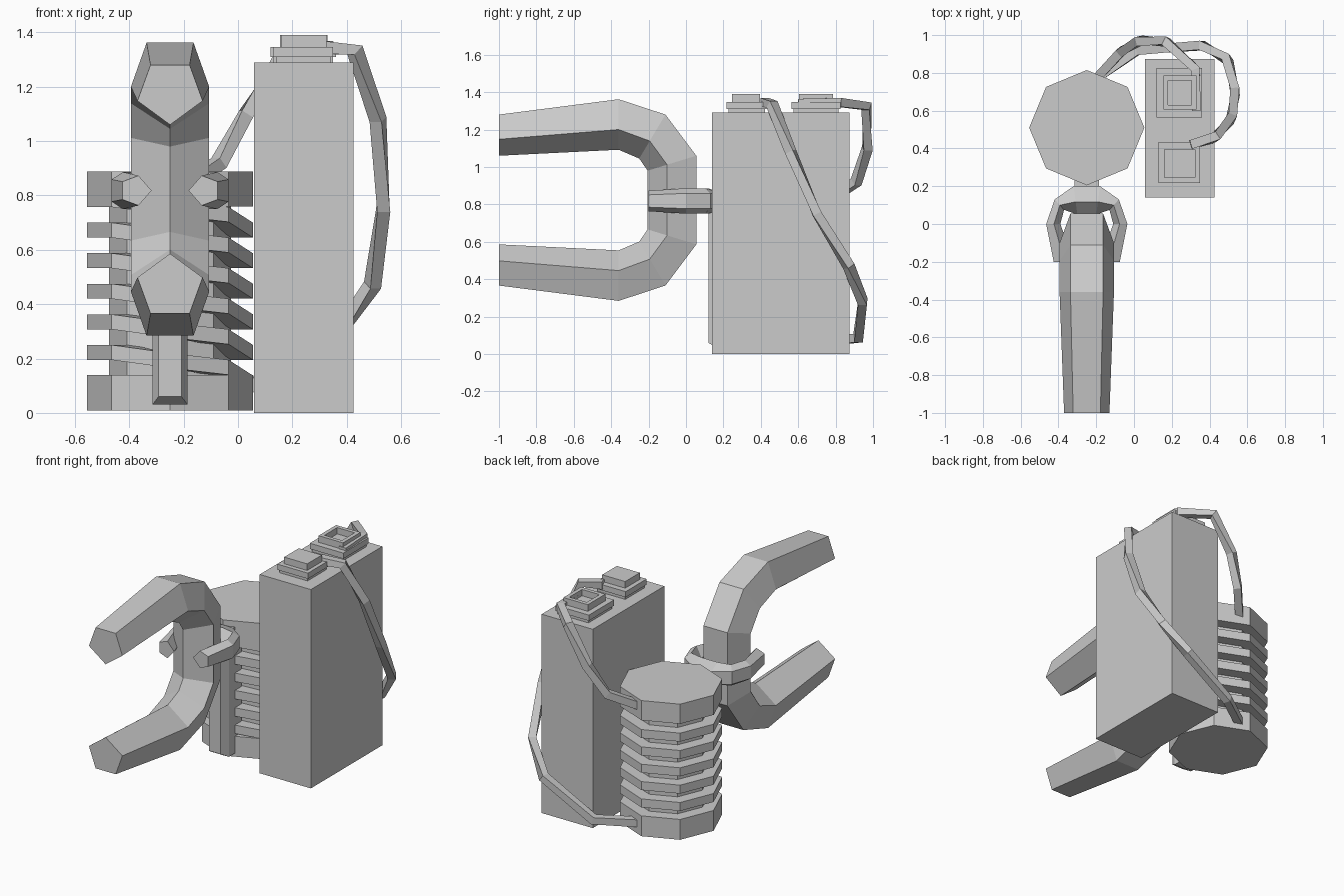
import bpy, bmesh
from math import cos, sin, pi, radians
from mathutils import Vector as V

if "Cube" in bpy.data.objects:
    bpy.data.objects.remove(bpy.data.objects["Cube"])

CX, CY = -0.25, 0.51          # coil axis
MID = 0.823                   # mirror height of the horseshoe bar


def loft(name, sections):
    """Skin a list of equal-length point rings and cap both ends."""
    bm = bmesh.new()
    rings = [[bm.verts.new(p) for p in s] for s in sections]
    n = len(rings[0])
    for a, b in zip(rings, rings[1:]):
        for i in range(n):
            j = (i + 1) % n
            bm.faces.new((a[i], a[j], b[j], b[i]))
    bm.faces.new(rings[0][::-1])
    bm.faces.new(rings[-1])
    bmesh.ops.recalc_face_normals(bm, faces=bm.faces)
    me = bpy.data.meshes.new(name)
    bm.to_mesh(me)
    bm.free()
    ob = bpy.data.objects.new(name, me)
    bpy.context.collection.objects.link(ob)
    return ob


def rect(x0, x1, y0, y1, z):
    return [(x0, y0, z), (x1, y0, z), (x1, y1, z), (x0, y1, z)]


def box(name, x0, x1, y0, y1, z0, z1):
    return loft(name, [rect(x0, x1, y0, y1, z0), rect(x0, x1, y0, y1, z1)])


def octagon(name, r, z0, z1):
    return loft(name, [[(CX + r * cos(i * pi / 4), CY + r * sin(i * pi / 4), z)
                        for i in range(8)] for z in (z0, z1)])


def wire(name, pts, r=0.024):
    pts = [V(p) for p in pts]
    secs = []
    for i, p in enumerate(pts):
        t = (pts[min(i + 1, len(pts) - 1)] - pts[max(i - 1, 0)]).normalized()
        s = t.cross(V((0, 0, 1))).normalized()
        u = s.cross(t)
        secs.append([p + s * a * r + u * b * r
                     for a, b in ((1, 1), (-1, 1), (-1, -1), (1, -1))])
    return loft(name, secs)


# battery block
box("battery", 0.058, 0.425, 0.14, 0.873, 0.0, 1.29)

# terminals: foot, wire collar, then a solid stud (front) or open cup (rear)
for name, cy, hx, hy in (("front", 0.325, 0.11, 0.108), ("rear", 0.695, 0.12, 0.13)):
    cx = 0.24
    box(name + "_terminal_foot", cx - hx + .01, cx + hx - .01, cy - hy + .01, cy + hy - .01, 1.28, 1.315)
    box(name + "_terminal_collar", cx - hx, cx + hx, cy - hy, cy + hy, 1.31, 1.347)

box("front_stud", 0.16, 0.325, 0.245, 0.395, 1.33, 1.39)
o, w = (0.155, 0.33, 0.605, 0.785), 0.025
i = (o[0] + w, o[1] - w, o[2] + w, o[3] - w)
loft("rear_cup", [rect(*o, 1.33), rect(*o, 1.39), rect(*i, 1.39), rect(*i, 1.349)])

# coil body with end caps
octagon("coil_core", 0.225, 0.10, 0.80)
octagon("coil_top_cap", 0.305, 0.76, 0.888)
octagon("coil_bottom_cap", 0.305, 0.008, 0.14)

# spiral winding: level round the back, stepping down across the front
drop = [0, 0, 0, 0, 0, 0, 0.03, 0.055]
secs = []
for k in range(-4, 45):
    turn, step = divmod(k, 8)
    top = 0.70 - 0.1125 * turn - drop[step]
    if top < 0.13:
        break
    a = k * pi / 4
    secs.append([(CX + r * cos(a), CY + r * sin(a), z)
                 for r, z in ((0.2, top), (0.305, top), (0.305, top - .055), (0.2, top - .055))])
loft("coil_winding", secs)

# upright post in front of the coil, with a chamfered face
loft("post", [[(CX - h, y, z0), (CX + h, y, z0), (CX + h, y, z1), (CX - h, y, z1)]
              for y, h, z0, z1 in ((0.30, .065, .03, .85), (0.17, .065, .03, .85), (0.12, .042, .06, .82))])

# horseshoe bar: pentagon section, outer point, inner ridge point and half width
half = [((-1, 1.28), (-1, 1.06), .12), ((-.36, 1.362), (-.36, 1.092), .144),
        ((-.11, 1.28), (-.25, 1.045), .144), ((.055, 1.06), (-.205, .98), .144)]
flip = [((a[0], 2 * MID - a[1]), (b[0], 2 * MID - b[1]), h) for a, b, h in half[::-1]]
secs = []
for (oy, oz), (iy, iz), h in half + flip:
    secs.append([(CX + f * h, oy + (iy - oy) * t, oz + (iz - oz) * t)
                 for f, t in ((-.6, 0), (.6, 0), (1, .6), (0, 1), (-1, .6))])
loft("horseshoe_bar", secs)

# clamp: open ring of pentagon section around the bar
arm = [((-.175, -.2), (-.068, -.2), .055), ((-.215, 0), (-.14, 0), .068),
       ((-.17, .13), (-.12, .075), .068), ((-.07, .2), (-.05, .05), .068)]
ring = arm + [((-a[0], a[1]), (-b[0], b[1]), h) for a, b, h in arm[::-1]]
secs = []
for a, b, h in ring:
    secs.append([(CX + a[0] + (b[0] - a[0]) * t, a[1] + (b[1] - a[1]) * t, 0.818 + f * h)
                 for f, t in ((-.6, 0), (.6, 0), (1, .55), (0, 1), (-1, .55))])
loft("clamp", secs)

# wires from the terminals to the coil
wire("lower_wire", [(.30, .42, 1.345), (.43, .46, 1.335), (.515, .56, 1.08), (.535, .70, .75),
                    (.495, .87, .47), (.36, .945, .28), (.02, .92, .085), (-.2, .77, .07)])
wire("upper_wire", [(.33, .60, 1.34), (.325, .82, 1.345), (.17, .965, 1.325), (.03, .97, 1.1),
                    (-.07, .91, .92), (-.2, .77, .83)])
